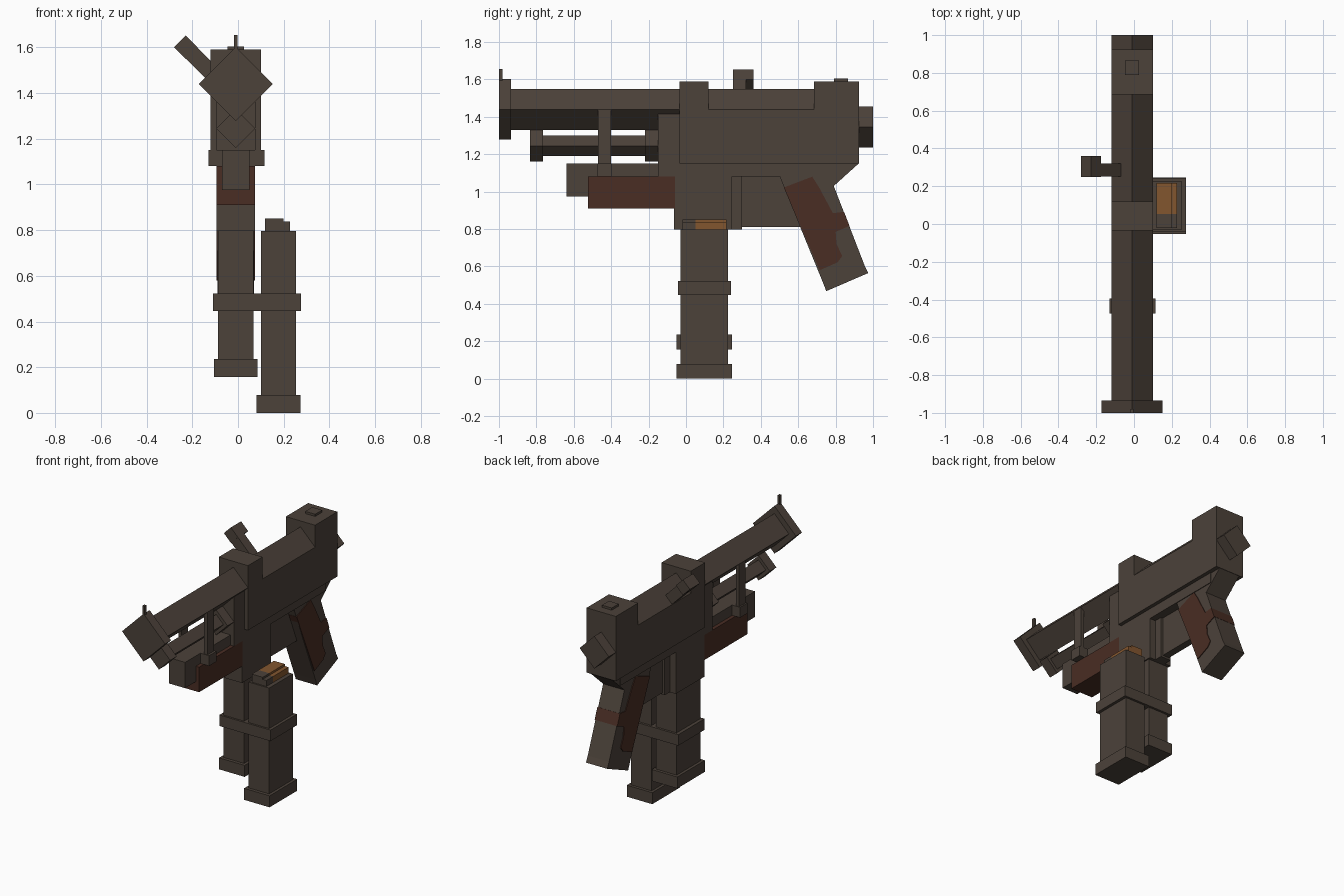
import bpy, bmesh, math
from mathutils import Matrix, Vector

if "Cube" in bpy.data.objects:
    bpy.data.objects.remove(bpy.data.objects["Cube"])

CX = -0.01  # centre plane of the main body


def material(name, colour):
    m = bpy.data.materials.new(name)
    m.diffuse_color = (*colour, 1)
    m.use_nodes = True
    m.node_tree.nodes["Principled BSDF"].inputs["Base Color"].default_value = m.diffuse_color
    return m


METAL = material("dark metal", (0.072, 0.054, 0.042))
WOOD = material("red brown wood", (0.067, 0.026, 0.017))
BRASS = material("brass", (0.225, 0.092, 0.028))


def finish(name, bm, mat):
    bmesh.ops.recalc_face_normals(bm, faces=bm.faces)
    mesh = bpy.data.meshes.new(name)
    bm.to_mesh(mesh)
    bm.free()
    mesh.materials.append(mat)
    ob = bpy.data.objects.new(name, mesh)
    bpy.context.collection.objects.link(ob)
    return ob


def extrude(name, points, offset, mat):
    """Closed solid from a planar outline pushed along offset."""
    bm = bmesh.new()
    face = bm.faces.new([bm.verts.new(p) for p in points])
    res = bmesh.ops.extrude_face_region(bm, geom=[face], use_keep_orig=True)
    verts = [v for v in res["geom"] if isinstance(v, bmesh.types.BMVert)]
    bmesh.ops.translate(bm, verts=verts, vec=offset)
    return finish(name, bm, mat)


def side_profile(name, yz, half, mat=METAL):
    """Side outline extruded evenly about the centre plane."""
    return extrude(name, [(CX - half, y, z) for y, z in yz], Vector((2 * half, 0, 0)), mat)


def diamond(name, y0, y1, z, r, mat=METAL):
    """Square bar standing on its edge, running front to back."""
    pts = [(CX - r, y0, z), (CX, y0, z - r), (CX + r, y0, z), (CX, y0, z + r)]
    return extrude(name, pts, Vector((0, y1 - y0, 0)), mat)


def box(name, x, y, z, mat=METAL):
    pts = [(x[0], y[0], z[0]), (x[1], y[0], z[0]), (x[1], y[1], z[0]), (x[0], y[1], z[0])]
    return extrude(name, pts, Vector((0, 0, z[1] - z[0])), mat)


# Barrel, muzzle and rear cap
diamond("barrel", -0.94, 0.80, 1.44, 0.11)
diamond("muzzle", -1.0, -0.935, 1.44, 0.162)
diamond("rear_cap", 0.90, 1.0, 1.345, 0.11)

# Receiver with raised front and rear blocks
side_profile("receiver", [
    (-0.035, 1.15), (0.925, 1.15), (0.925, 1.59), (0.685, 1.59),
    (0.685, 1.44), (0.12, 1.44), (0.12, 1.59), (-0.035, 1.59)], 0.11)
box("front_sight", (CX - 0.008, CX + 0.008), (-1.0, -0.98), (1.59, 1.655))
box("rear_sight", (CX - 0.037, CX + 0.037), (0.79, 0.865), (1.58, 1.605))

# Gas tube under the barrel
diamond("gas_tube", -0.80, -0.18, 1.245, 0.055)
diamond("gas_tube_front_collar", -0.835, -0.765, 1.245, 0.085)
diamond("gas_tube_rear_collar", -0.22, -0.15, 1.245, 0.085)

# Barrel bracket
box("bracket_base", (-0.13, 0.115), (-0.475, -0.395), (1.08, 1.15))
for side, s in (("left", -1), ("right", 1)):
    xs = sorted((CX + s * 0.085, CX + s * 0.11))
    box("bracket_post_" + side, xs, (-0.47, -0.40), (1.14, 1.44))

# Handguard
side_profile("handguard_core", [
    (-0.64, 0.975), (-0.50, 0.975), (-0.50, 1.08), (-0.10, 1.08),
    (-0.10, 1.15), (-0.64, 1.15)], 0.06)
side_profile("handguard_wood", [(-0.525, 0.91), (-0.06, 0.91), (-0.06, 1.08), (-0.525, 1.08)],
             0.085, WOOD)

# Lower receiver, magazine well and trigger area
side_profile("magazine_well", [
    (-0.065, 0.797), (0.245, 0.797), (0.245, 1.08), (0.84, 1.08), (0.84, 1.16),
    (-0.03, 1.16), (-0.03, 1.415), (-0.15, 1.415), (-0.15, 1.08), (-0.065, 1.08)], 0.085)
box("magazine_catch", (CX - 0.04, CX + 0.04), (0.24, 0.30), (0.797, 1.09))
side_profile("trigger_plate", [(0.29, 0.81), (0.63, 0.81), (0.63, 1.09), (0.29, 1.09)], 0.025)

# Grip with wooden panels that wrap the front and back
side_profile("grip", [
    (0.50, 1.085), (0.525, 1.02), (0.733, 0.512), (0.955, 0.605), (0.79, 1.03),
    (0.925, 1.152), (0.60, 1.152)], 0.08)
side_profile("grip_base", [
    (0.733, 0.512), (0.75, 0.468), (0.975, 0.565), (0.955, 0.605)], 0.08)
side_profile("grip_panel", [
    (0.523, 1.022), (0.675, 1.08), (0.71, 1.025), (0.785, 0.885), (0.845, 0.892),
    (0.874, 0.817), (0.80, 0.785), (0.805, 0.72), (0.835, 0.655), (0.81, 0.622),
    (0.715, 0.58)], 0.085, WOOD)

# Paired magazines
for name, cx, z0, z1 in (("main_magazine", CX, 0.157, 0.83), ("spare_magazine", 0.178, 0.0, 0.797)):
    box(name, (cx - 0.077, cx + 0.077), (-0.03, 0.225), (z0 + 0.04, z1))
    box(name + "_base", (cx - 0.096, cx + 0.096), (-0.052, 0.245), (z0, z0 + 0.078))
box("magazine_clamp", (-0.11, 0.275), (-0.043, 0.24), (0.447, 0.522))

# Rounds showing at the top of the spare magazine
for name, y, mat in (("bullet_tip", (-0.02, 0.052), METAL), ("cartridge", (0.052, 0.217), BRASS)):
    box(name + "_upper", (0.118, 0.20), y, (0.79, 0.852), mat)
    box(name + "_lower", (0.20, 0.228), y, (0.79, 0.838), mat)

# Charging handle, sloping up to the left
tip = Vector((-0.255, 0, 1.627))
turn = Matrix.Translation(tip) @ Matrix.Rotation(math.radians(45), 4, "Y")
for name, length, y1 in (("charging_handle_stem", 0.24, 0.32), ("charging_handle_knob", 0.075, 0.36)):
    inset = 0.002 if "stem" in name else 0
    ob = box(name, (inset, length), (0.25 + inset, y1), (-0.037 + inset, 0.037 - inset))
    ob.data.transform(turn)
